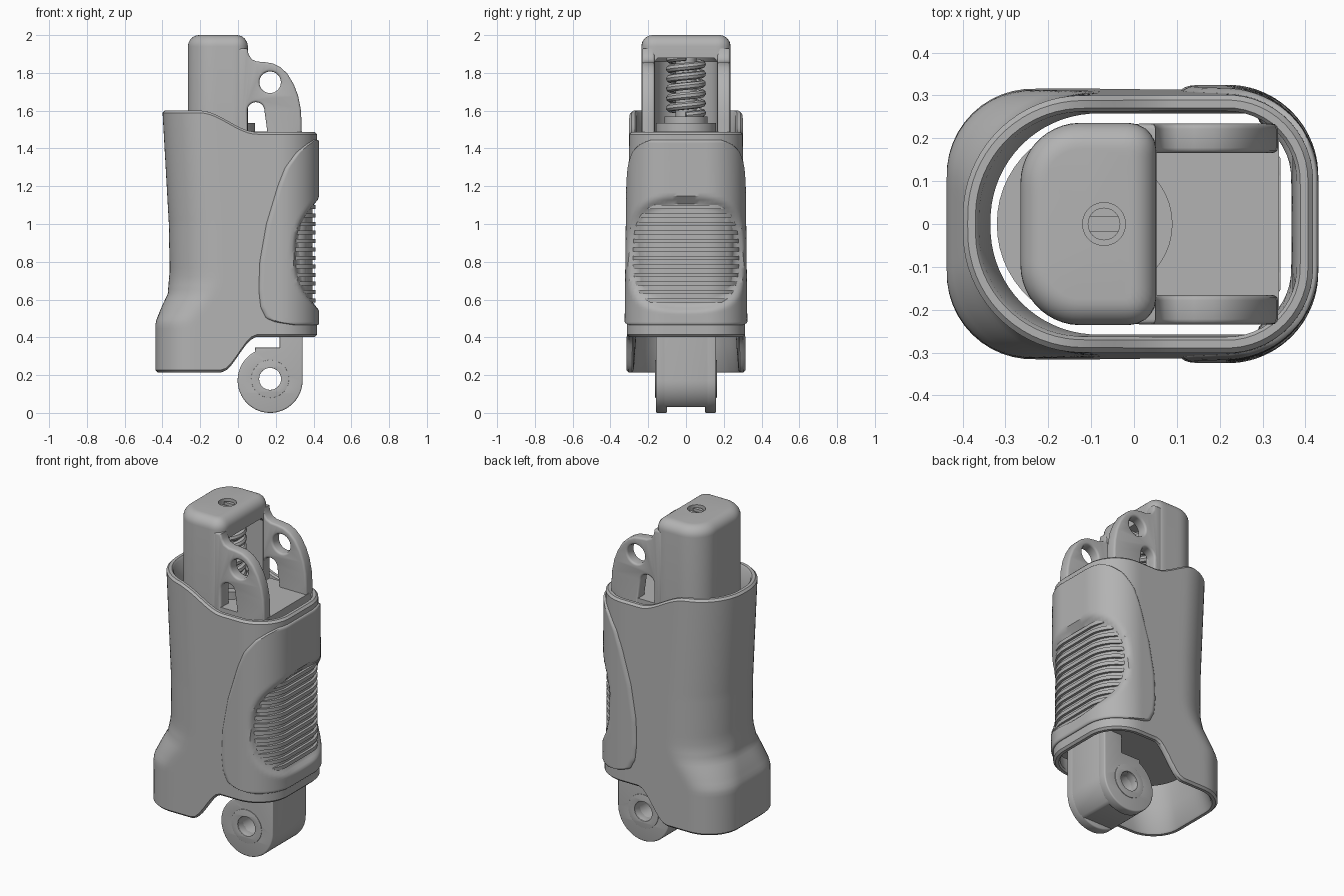
import bpy, bmesh, math
from mathutils import Matrix

if "Cube" in bpy.data.objects:
    bpy.data.objects.remove(bpy.data.objects["Cube"], do_unlink=True)

grey = bpy.data.materials.new("plain grey")
grey.use_nodes = True
grey.diffuse_color = (0.45, 0.45, 0.45, 1)
grey.node_tree.nodes["Principled BSDF"].inputs["Base Color"].default_value = (0.45, 0.45, 0.45, 1)
parts = []


def interp(table, v):
    if v <= table[0][0]:
        return table[0][1]
    for (a, p), (b, q) in zip(table, table[1:]):
        if v <= b:
            return p + (q - p) * (v - a) / (b - a)
    return table[-1][1]


def smooth(a, b, v):
    t = min(1, max(0, (v - a) / (b - a)))
    return t * t * (3 - 2 * t)


def finish(name, mesh):
    """Clean a mesh, give it the material and link it."""
    bm = bmesh.new()
    bm.from_mesh(mesh)
    bmesh.ops.remove_doubles(bm, verts=bm.verts, dist=0.0001)
    bmesh.ops.recalc_face_normals(bm, faces=bm.faces)
    bm.to_mesh(mesh)
    bm.free()
    mesh.materials.clear()
    mesh.materials.append(grey)
    ob = bpy.data.objects.new(name, mesh)
    bpy.context.scene.collection.objects.link(ob)
    parts.append(ob)
    return ob


def loft(name, rings, wrap=False):
    """Skin closed rings of points, capped or wrapped round to the first ring."""
    bm = bmesh.new()
    rows = [[bm.verts.new(p) for p in ring] for ring in rings]
    n = len(rows[0])
    for a, b in zip(rows, rows[1:] + (rows[:1] if wrap else [])):
        for i in range(n):
            j = (i + 1) % n
            bm.faces.new((a[i], a[j], b[j], b[i]))
    if not wrap:
        bm.faces.new(rows[0])
        bm.faces.new(rows[-1])
    mesh = bpy.data.meshes.new(name)
    bm.to_mesh(mesh)
    bm.free()
    return finish(name, mesh)


def from_curve(name, paths, matrix, closed=True, **settings):
    """Turn poly paths into a beveled plate or tube mesh."""
    curve = bpy.data.curves.new(name, 'CURVE')
    curve.dimensions = '2D' if closed else '3D'
    for key, value in settings.items():
        setattr(curve, key, value)
    for path in paths:
        spline = curve.splines.new('POLY')
        spline.points.add(len(path) - 1)
        for point, co in zip(spline.points, path):
            point.co = (*co, 0, 1) if len(co) == 2 else (*co, 1)
        spline.use_cyclic_u = closed
    helper = bpy.data.objects.new(name + " path", curve)
    bpy.context.scene.collection.objects.link(helper)
    bpy.context.view_layer.update()
    graph = bpy.context.evaluated_depsgraph_get()
    mesh = bpy.data.meshes.new_from_object(helper.evaluated_get(graph))
    bpy.data.objects.remove(helper)
    mesh.transform(matrix)
    return finish(name, mesh)


def plate(name, outlines, y, half, bevel=0.01):
    """Upright plate in x and z, with holes, centred at y."""
    turn = Matrix.Translation((0, y, 0)) @ Matrix.Rotation(math.pi / 2, 4, 'X')
    return from_curve(name, outlines, turn, fill_mode='BOTH', extrude=half - bevel,
                      bevel_depth=bevel, bevel_resolution=2, offset=-bevel)


def arc(cx, cy, r, start, end, n=32):
    angles = [math.radians(start + (end - start) * i / n) for i in range(n + 1)]
    return [(cx + r * math.cos(a), cy + r * math.sin(a)) for a in angles]


def outline(dims, s):
    """Point on a rounded outline; s runs 0 at +x to 1 at -x, the sign picks the side."""
    xl, xr, h, rl, rr = dims
    side, q = (-1 if s < 0 else 1), math.pi / 2
    lengths = [h - rr, rr * q, xr - rr - xl - rl, rl * q, h - rl]
    d, k = abs(s) * sum(lengths), 0
    while k < 4 and d > lengths[k]:
        d -= lengths[k]
        k += 1
    if k == 0:
        x, y = xr, d
    elif k == 1:
        x, y = xr - rr + rr * math.cos(d / rr), h - rr + rr * math.sin(d / rr)
    elif k == 2:
        x, y = xr - rr - d, h
    elif k == 3:
        x, y = xl + rl - rl * math.sin(d / rl), h - rl + rl * math.cos(d / rl)
    else:
        x, y = xl, h - rl - d
    return x, side * y


def grow(dims, off):
    xl, xr, h, rl, rr = dims
    return xl - off, xr + off, h + off, max(0.005, rl + off), max(0.005, rr + off)


def prism(name, dims, levels, n=36):
    """Rounded column from (height, offset) levels."""
    steps = [i / n for i in range(-n + 1, n + 1)]
    return loft(name, [[(*outline(grow(dims, o), s), z) for s in steps] for z, o in levels])


def disc(name, x, r, z0, z1):
    return loft(name, [[(*p, z) for p in arc(x, 0, r, 0, 360, 40)[:-1]] for z in (z0, z1)])


# Outer sleeve shape
BACK = [(0.2, -0.437), (0.48, -0.437), (0.56, -0.405), (0.63, -0.372), (0.75, -0.362), (1, -0.366), (1.6, -0.4)]
BORE = (-0.335, 0.37, 0.258, 0.25, 0.08)
MID, TALL, WIDE = 0.84, 0.31, 0.3


def shell(z):
    return (interp(BACK, z), 0.418, interp([(0.2, 0.316), (1.6, 0.3)], z),
            interp([(0.48, 0.2), (0.7, 0.28)], z), 0.2)


def dent(s, z, scale=1):
    e = (abs(s) / WIDE) ** 2.5 + (abs(z - MID) / TALL) ** 2.5
    return 0.035 * smooth(0, 0.35, 1 - e * scale)


def sleeve_point(s, t, dz, off, bore):
    x = 0.0
    for _ in range(4):
        low = 0.215 + 0.187 * smooth(-0.09, 0.1, x)
        high = 1.6 - 0.113 * smooth(-0.2, 0.1, x)
        z = low + (high - low) * t + dz
        cut = dent(s, z, 0.8) if bore == 0 and off == 0 else 0
        dims = [a + (b - a) * bore for a, b in zip(grow(shell(z), off - cut), BORE)]
        x, y = outline(dims, s)
    return x, y, z


levels = [(0, 0, -0.012, 0), (0, 0.012, 0, 0)]
levels += [(i / 60, 0, 0, 0) for i in range(1, 60)]
levels += [(1, -0.012, 0, 0), (1, 0, -0.012, 0), (1, 0, -0.03, 0), (1, -0.01, -0.038, 0), (1, -0.15, 0, 1)]
levels += [(t, 0, 0, 1) for t in (0.75, 0.5, 0.25)] + [(0.1, 0, -0.04, 0.4), (0, 0.01, -0.038, 0), (0, 0, -0.03, 0)]
loft("outer_sleeve", [[sleeve_point(i / 48, *lv) for i in range(-47, 49)] for lv in levels], wrap=True)

# Grip pad wrapped around the front edge of the sleeve
PAD = [(0.465, 0.3), (0.48, 0.2), (0.5, 0.15), (0.56, 0.12), (0.65, 0.11), (0.8, 0.115), (1, 0.15),
       (1.2, 0.21), (1.3, 0.25), (1.38, 0.31), (1.42, 0.36), (1.445, 0.4)]
rings = []
for k in range(71):
    z = 0.955 - 0.49 * math.cos(math.pi * k / 70)
    lo, hi = 0.0, 0.9
    for _ in range(24):
        m = (lo + hi) / 2
        lo, hi = (m, hi) if outline(shell(z), m)[0] > interp(PAD, z) else (lo, m)
    us = [math.sin(math.pi / 2 * i / 30) for i in range(-30, 31)]
    rim = 0.012 * min(1, math.sqrt(min(k, 70 - k) / 5))
    ring = []
    for u in us:
        off = rim * min(1, math.sqrt(max(0, 1 - abs(u)) / 0.03)) - dent(u * lo, z)
        ring.append((*outline(grow(shell(z), off), u * lo), z))
    ring += [(*outline(grow(shell(z), -0.016 - dent(u * lo, z)), u * lo), z) for u in reversed(us)]
    rings.append(ring)
loft("grip_pad", rings)

# Grip ribs
for k in range(12):
    z = 0.595 + 0.045 * k
    reach = 0.97 * WIDE * (1 - (abs(z - MID) / TALL) ** 2.5) ** 0.4
    rings = []
    for i in range(-20, 21):
        s = reach * i / 20
        rings.append([(*outline(grow(shell(z), o), s), z + d)
                      for o, d in ((-0.04, -0.011), (-0.008, -0.011), (-0.008, 0.011), (-0.04, 0.011))])
    loft("grip_rib", rings)

# Inner body and hollow head
prism("inner_body", (-0.32, 0.338, 0.232, 0.23, 0.03), [(0.45, 0), (1.49, 0)])
crown = [(1.94 + 0.06 * math.sin(a), -0.06 * (1 - math.cos(a))) for a in [math.pi / 2 * i / 8 for i in range(9)]]
head = prism("head_block", (-0.265, 0.052, 0.236, 0.14, 0.065), [(1.45, 0)] + crown)
cutters = [prism("cavity_cutter", (-0.235, 0.2, 0.165, 0.16, 0.02), [(1.4, 0), (1.86, 0), (1.88, -0.015)]),
           disc("screw_cutter", -0.07, 0.05, 1.955, 2.1)]
for cutter in cutters:
    cutter.hide_render = True
    mod = head.modifiers.new("cut", 'BOOLEAN')
    mod.operation, mod.solver, mod.object = 'DIFFERENCE', 'EXACT', cutter
bpy.context.view_layer.update()
carved = bpy.data.meshes.new_from_object(head.evaluated_get(bpy.context.evaluated_depsgraph_get()))
head.modifiers.clear()
head.data = carved
for cutter in cutters:
    parts.remove(cutter)
    bpy.data.objects.remove(cutter)

# Slotted screw in the head
disc("screw_base", -0.07, 0.038, 1.94, 1.972)
for turn in (0, 180):
    half = arc(-0.07, 0, 0.038, turn + 25, turn + 155, 14)
    loft("screw_half", [[(*p, z) for p in half] for z in (1.965, 1.988)])

# Spring on its seat
disc("spring_seat", -0.07, 0.16, 1.47, 1.535)
disc("spring_cup", -0.07, 0.115, 1.53, 1.57)
disc("spring_core", -0.07, 0.055, 1.55, 1.9)
coil = [(-0.07 + 0.085 * math.cos(a), 0.085 * math.sin(a), 1.575 + 0.31 * a / (12 * math.pi))
        for a in [math.pi * i / 14 for i in range(169)]]
from_curve("spring", [coil], Matrix(), closed=False, bevel_depth=0.021, bevel_resolution=2, use_fill_caps=True)

# Cheek plates with pivot hole and slot
cheek = [(0, 1.35), (0.336, 1.35), (0.336, 1.55), (0.332, 1.61), (0.318, 1.68), (0.295, 1.74), (0.262, 1.795),
         (0.225, 1.83), (0.185, 1.85), (0.14, 1.857), (0.1, 1.86), (0.072, 1.872), (0.055, 1.9), (0.05, 1.93), (0, 1.93)]
slot = [(0.05, 1.42)] + [(0.165, 1.42)] + arc(0.095, 1.6, 0.045, 0, 180, 14)
for side in (-1, 1):
    plate("cheek_plate", [cheek, arc(0.17, 1.75, 0.057, 0, 360)[:-1], slot], side * 0.2, 0.034, 0.012)

# Lower lug with two ears, notched middle and bore rings
lug = [(0.342, 0.5)] + arc(0.17, 0.172, 0.172, 0, -242, 48) + [(0.09, 0.345), (0.22, 0.345), (0.22, 0.5)]
hole = arc(0.17, 0.18, 0.058, 0, 360)[:-1]
for side in (-1, 1):
    plate("lug_ear", [lug, hole], side * 0.13, 0.03, 0.008)
    plate("lug_ring", [arc(0.17, 0.18, 0.1, 0, 360)[:-1], hole], side * 0.158, 0.005, 0.001)
plate("lug_middle", [[(x, max(z, 0.03)) for x, z in lug], hole], 0, 0.115, 0.002)

# Smooth shading with sharp edges kept
bpy.ops.object.select_all(action='DESELECT')
for ob in parts:
    ob.select_set(True)
bpy.context.view_layer.objects.active = parts[0]
bpy.ops.object.shade_smooth_by_angle(angle=math.radians(35))
